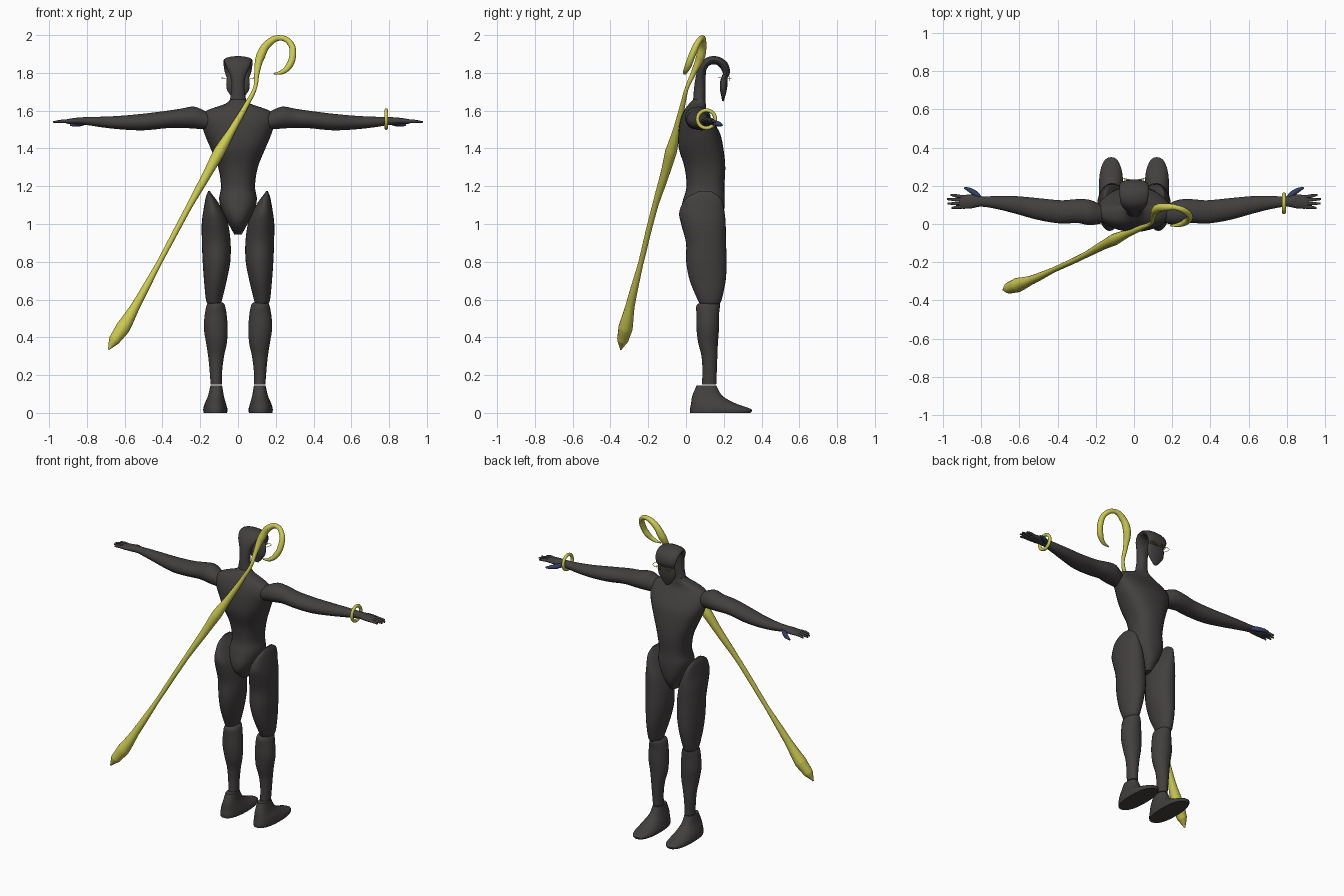
import bpy, bmesh, math
from mathutils import Vector

if "Cube" in bpy.data.objects:
    bpy.data.objects.remove(bpy.data.objects["Cube"])


def material(name, rgb):
    m = bpy.data.materials.new(name)
    m.use_nodes = True
    m.diffuse_color = (*rgb, 1)
    m.node_tree.nodes["Principled BSDF"].inputs["Base Color"].default_value = (*rgb, 1)
    return m


GREY = material("charcoal", (0.055, 0.05, 0.049))
GOLD = material("yellow", (0.6, 0.59, 0.08))
BLUE = material("dark blue", (0.035, 0.05, 0.13))


def smooth_rows(rows, steps=4):
    """Catmull-Rom interpolation of section rows."""
    rows = [Vector(r) for r in rows]
    out = []
    for i in range(len(rows) - 1):
        a, b, c, d = rows[max(i - 1, 0)], rows[i], rows[i + 1], rows[min(i + 2, len(rows) - 1)]
        for k in range(steps):
            t = k / steps
            out.append(b + (c - a) * (t / 2) + (a * 2 - b * 5 + c * 4 - d) * (t * t / 2)
                       + (b * 3 - a - c * 3 + d) * (t ** 3 / 2))
    return out + [rows[-1]]


def skin(name, rings, mat):
    """Join rings of points into a closed, smooth shaded body."""
    bm = bmesh.new()
    loops = [[bm.verts.new(p) for p in ring] for ring in rings]
    n = len(loops[0])
    for lo, hi in zip(loops, loops[1:]):
        for i in range(n):
            bm.faces.new((lo[i], lo[(i + 1) % n], hi[(i + 1) % n], hi[i]))
    bm.faces.new(loops[0][::-1])
    bm.faces.new(loops[-1])
    bmesh.ops.recalc_face_normals(bm, faces=bm.faces)
    mesh = bpy.data.meshes.new(name)
    bm.to_mesh(mesh)
    bm.free()
    mesh.materials.append(mat)
    ob = bpy.data.objects.new(name, mesh)
    bpy.context.collection.objects.link(ob)
    finish(ob)


def finish(ob):
    bpy.ops.object.select_all(action="DESELECT")
    ob.select_set(True)
    bpy.context.view_layer.objects.active = ob
    bpy.ops.object.shade_smooth_by_angle(angle=math.radians(40))


def oval(power=1.0, n=28):
    for i in range(n):
        c, s = math.cos(math.tau * i / n), math.sin(math.tau * i / n)
        yield math.copysign(abs(c) ** power, c), math.copysign(abs(s) ** power, s)


def upright(name, rows, side=1, power=1.0, front=0.0):
    """Rows: height, centre x, centre y, half width, half depth."""
    skin(name, [[(side * (cx + rx * u * (1 + front * v)), cy + ry * v, z) for u, v in oval(power)]
                for z, cx, cy, rx, ry in smooth_rows(rows)], GREY)


def sideways(name, rows, side):
    """Rows: x, centre y, centre z, half depth, half height."""
    skin(name, [[(side * x, cy + ry * u, cz + rz * v) for u, v in oval()]
                for x, cy, cz, ry, rz in smooth_rows(rows)], GREY)


def arch(name, rows):
    """Band swept in the y-z plane. Rows: y, z, half width, half thickness."""
    rows = smooth_rows(rows)
    rings = []
    for i, (y, z, w, t) in enumerate(rows):
        a, b = rows[max(i - 1, 0)], rows[min(i + 1, len(rows) - 1)]
        d = Vector((b[0] - a[0], b[1] - a[1], 0)).normalized()
        rings.append([(w * u, y - d.y * t * v, z + d.x * t * v) for u, v in oval()])
    skin(name, rings, GREY)


def tube(name, points, mat, side=1, closed=False, sides=3):
    """Points: x, y, z, radius."""
    cu = bpy.data.curves.new(name, "CURVE")
    cu.dimensions, cu.bevel_depth, cu.bevel_resolution = "3D", 1, sides
    cu.use_fill_caps = True
    sp = cu.splines.new("BEZIER")
    sp.bezier_points.add(len(points) - 1)
    sp.use_cyclic_u = closed
    for bp, (x, y, z, r) in zip(sp.bezier_points, points):
        bp.co, bp.radius = (side * x, y, z), r
        bp.handle_left_type = bp.handle_right_type = "AUTO"
    cu.materials.append(mat)
    ob = bpy.data.objects.new(name, cu)
    bpy.context.collection.objects.link(ob)
    bpy.ops.object.select_all(action="DESELECT")
    ob.select_set(True)
    bpy.context.view_layer.objects.active = ob
    bpy.ops.object.convert(target="MESH")
    finish(bpy.context.object)


# Torso, wider towards the chest
upright("torso", [
    (.945, 0, .1, .02, .05), (1, 0, .085, .05, .1), (1.06, 0, .085, .082, .115),
    (1.13, 0, .095, .1, .11), (1.2, 0, .103, .09, .1), (1.3, 0, .1, .105, .108),
    (1.4, 0, .08, .145, .118), (1.48, 0, .07, .178, .11), (1.55, 0, .055, .195, .085),
    (1.6, 0, .05, .165, .06), (1.635, 0, .06, .07, .045), (1.66, 0, .07, .04, .03)],
    power=.85, front=.08)

# Neck and back of the head, arching over into an open hooked face
arch("neck_and_skull", [
    (.07, 1.58, .055, .035), (.07, 1.66, .042, .032), (.073, 1.72, .034, .03),
    (.078, 1.78, .04, .026), (.09, 1.83, .06, .022), (.12, 1.862, .072, .022),
    (.165, 1.865, .076, .022), (.2, 1.84, .076, .023), (.213, 1.805, .07, .02),
    (.208, 1.775, .06, .012)])
arch("face_mask", [
    (.205, 1.79, .055, .012), (.2, 1.75, .062, .02), (.198, 1.71, .058, .018),
    (.197, 1.675, .035, .01), (.195, 1.65, .012, .004)])

# Wire glasses
for side, word in ((1, "left"), (-1, "right")):
    ring = [(.032 + .02 * math.cos(a), .232, 1.77 + .012 * math.sin(a), .0015)
            for a in (math.tau * i / 8 for i in range(8))]
    tube(word + "_glasses_rim", ring, GOLD, side, closed=True, sides=1)
    tube(word + "_glasses_arm", [(.012, .232, 1.77, .0015), (.08, .23, 1.772, .0015),
                                 (.08, .17, 1.775, .0015)], GOLD, side, sides=1)

# Limbs, mirrored
for side, word in ((1, "left"), (-1, "right")):
    upright(word + "_thigh", [
        (.575, .125, .125, .035, .05), (.6, .127, .125, .043, .064), (.7, .12, .115, .06, .095),
        (.8, .114, .108, .073, .107), (.9, .115, .106, .076, .106), (1, .122, .092, .07, .118),
        (1.06, .13, .084, .055, .12), (1.12, .142, .09, .033, .102), (1.15, .15, .095, .018, .075),
        (1.175, .153, .1, .004, .03)], side)
    upright(word + "_calf", [
        (.15, .115, .122, .03, .038), (.22, .117, .125, .033, .038), (.3, .116, .124, .042, .042),
        (.37, .114, .117, .055, .052), (.45, .118, .115, .063, .06), (.52, .118, .115, .058, .06),
        (.57, .118, .118, .048, .062), (.585, .118, .13, .035, .045)], side)
    upright(word + "_foot", [
        (0, .12, .182, .062, .16), (.02, .12, .183, .064, .162), (.05, .12, .145, .056, .118),
        (.09, .117, .113, .042, .08), (.145, .115, .108, .031, .052)], side, power=.85)
    sideways(word + "_arm", [
        (.16, .05, 1.545, .045, .045), (.23, .06, 1.563, .066, .058), (.3, .068, 1.56, .062, .051),
        (.38, .063, 1.553, .061, .046), (.5, .078, 1.54, .057, .044), (.62, .1, 1.537, .046, .036),
        (.72, .113, 1.54, .034, .028), (.8, .117, 1.545, .026, .021), (.85, .118, 1.545, .036, .018),
        (.9, .115, 1.543, .035, .013), (.915, .115, 1.543, .028, .008)], side)
    for i in range(4):
        reach = (.955, .975, .978, .96)[i]
        tube(f"{word}_finger_{i + 1}", [
            (.88, .091 + .016 * i, 1.543, .01), (.93, .087 + .02 * i, 1.544, .009),
            (reach, .084 + .023 * i, 1.54, .005)], GREY, side)
    tube(word + "_thumb", [(.8, .13, 1.54, .012), (.835, .162, 1.532, .015),
                           (.86, .178, 1.527, .012), (.888, .19, 1.523, .005)], BLUE, side)

# Bracelet on one wrist
bpy.ops.mesh.primitive_torus_add(location=(.785, .108, 1.555), rotation=(0, math.pi / 2, 0),
                                 major_radius=.047, minor_radius=.01,
                                 major_segments=32, minor_segments=10)
bracelet = bpy.context.object
bracelet.name = "bracelet"
bracelet.data.materials.append(GOLD)
finish(bracelet)

# Crook staff slung across the back
tube("crook_staff", [
    (-.685, -.345, .335, .004), (-.655, -.335, .385, .03), (-.61, -.32, .45, .038),
    (-.54, -.295, .57, .024), (-.42, -.24, .79, .014), (-.26, -.165, 1.09, .016),
    (-.16, -.11, 1.27, .024), (-.1, -.08, 1.38, .031), (-.03, -.048, 1.5, .02),
    (.05, -.015, 1.64, .013), (.09, .005, 1.72, .01), (.1, .04, 1.8, .014),
    (.12, .078, 1.89, .024), (.165, .088, 1.96, .02), (.225, .085, 1.985, .014),
    (.278, .06, 1.955, .016), (.29, .035, 1.9, .018), (.272, .012, 1.84, .018),
    (.235, -.004, 1.805, .012), (.19, -.008, 1.795, .004)], GOLD, sides=5)
